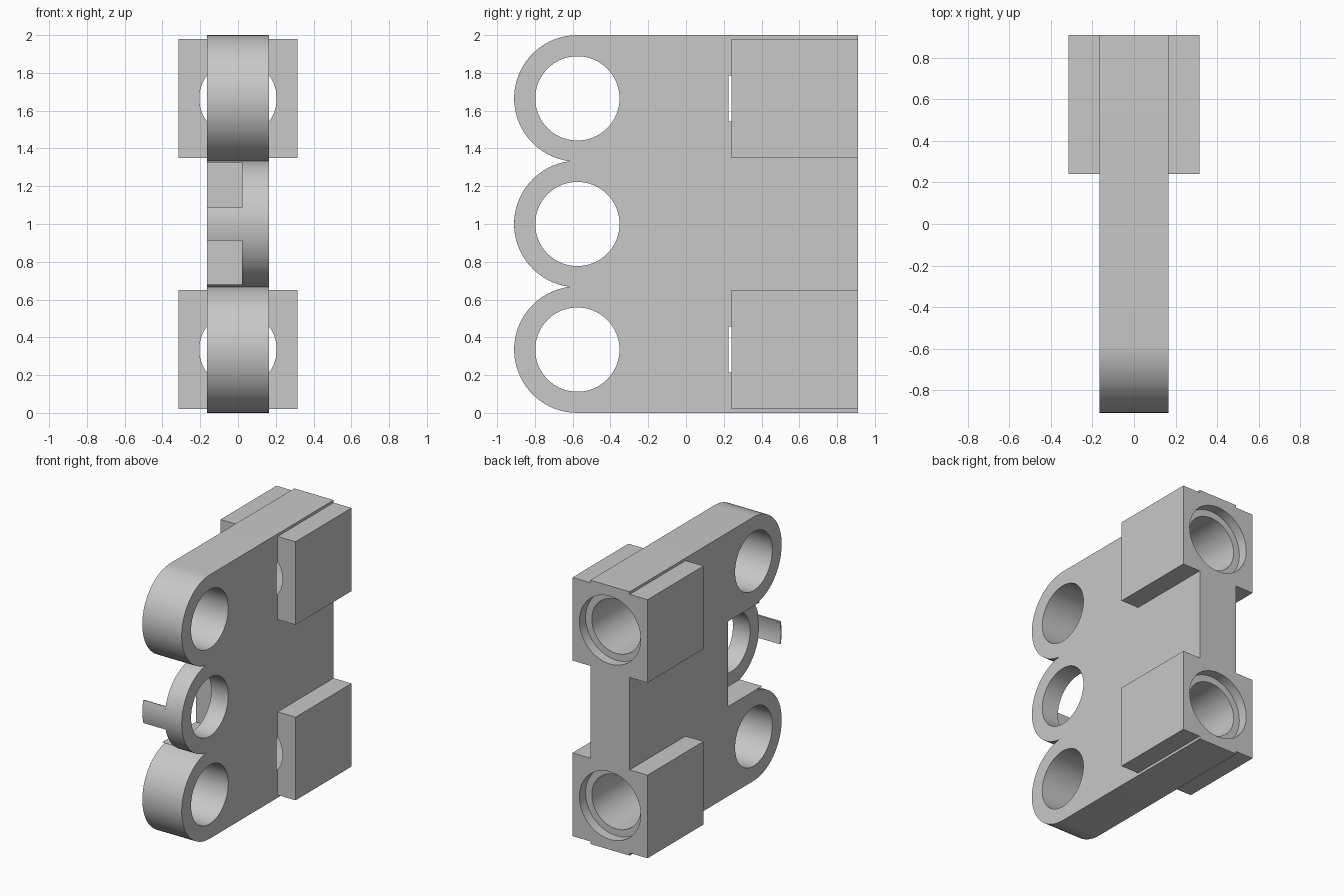
import bpy, bmesh
from math import sin, cos, acos, asin, pi, radians
from mathutils import Matrix

cube = bpy.data.objects.get("Cube")
if cube:
    bpy.data.objects.remove(cube, do_unlink=True)

HALF = 0.165                 # half thickness of the plate
R, HOLE = 0.335, 0.223       # ring radius and pin hole radius
RING_Y = -0.575
RING_Z = (R, 1.0, 2.0 - R)
BACK = 0.91
BLOCK, BLOCK_Y = 0.315, 0.24 # socket block half width and front face
BORE, RIM = 0.205, 0.257     # socket bore and its wider rim

grey = bpy.data.materials.new("light grey")
grey.use_nodes = True
grey.diffuse_color = (0.58, 0.58, 0.58, 1)
grey.node_tree.nodes["Principled BSDF"].inputs["Base Color"].default_value = (0.58, 0.58, 0.58, 1)


def add_object(name, bm):
    bmesh.ops.recalc_face_normals(bm, faces=bm.faces)
    mesh = bpy.data.meshes.new(name)
    bm.to_mesh(mesh)
    bm.free()
    obj = bpy.data.objects.new(name, mesh)
    obj.data.materials.append(grey)
    bpy.context.collection.objects.link(obj)
    return obj


def prism(name, outline, x0, x1):
    """Extrude a (y, z) outline along x."""
    bm = bmesh.new()
    face = bm.faces.new([bm.verts.new((x0, y, z)) for y, z in outline])
    new = bmesh.ops.extrude_face_region(bm, geom=[face])["geom"]
    bmesh.ops.translate(bm, vec=(x1 - x0, 0, 0),
                        verts=[v for v in new if isinstance(v, bmesh.types.BMVert)])
    return add_object(name, bm)


def box(name, x0, x1, y0, y1, z0, z1):
    return prism(name, [(y0, z0), (y1, z0), (y1, z1), (y0, z1)], x0, x1)


def cylinder(name, radius, length, centre, axis):
    bm = bmesh.new()
    bmesh.ops.create_cone(bm, cap_ends=True, segments=64, radius1=radius,
                          radius2=radius, depth=length)
    turn = Matrix.Rotation(pi / 2, 4, "Y" if axis == "x" else "X")
    bmesh.ops.transform(bm, matrix=Matrix.Translation(centre) @ turn, verts=bm.verts)
    return add_object(name, bm)


def arc(radius, z, start, end, steps=32):
    """Arc round the front of a ring, angle measured from straight down."""
    angles = [start + (end - start) * i / steps for i in range(steps + 1)]
    return [(RING_Y - radius * sin(t), z - radius * cos(t)) for t in angles]


def cut(obj, cutters):
    bpy.context.view_layer.objects.active = obj
    for cutter in cutters:
        cutter.hide_render = True
        mod = obj.modifiers.new("cut", "BOOLEAN")
        mod.operation, mod.solver, mod.object = "DIFFERENCE", "EXACT", cutter
        bpy.ops.object.modifier_apply(modifier=mod.name)


# Plate with three rounded lobes
cusp = acos((RING_Z[1] - RING_Z[0]) / 2 / R)
outline = [(BACK, 0)]
outline += arc(R, RING_Z[0], 0, pi - cusp)[:-1]
outline += arc(R, RING_Z[1], cusp, pi - cusp)[:-1]
outline += arc(R, RING_Z[2], cusp, pi)
outline += [(BACK, 2.0)]
plate = prism("plate", outline, -HALF, HALF)

# Socket cheeks on both sides of the plate
cheeks = []
for level, z in (("lower", RING_Z[0]), ("upper", RING_Z[2])):
    for side, s in (("left", 1), ("right", -1)):
        x0, x1 = sorted((s * HALF, s * BLOCK))
        cheeks.append(box(f"{level}_{side}_socket_cheek", x0, x1,
                          BLOCK_Y, BACK, z - BLOCK, z + BLOCK))

# Cutters: pin holes, side notch round the middle ring, stepped sockets
holes = [cylinder("hole_cutter", HOLE, 1, (0, RING_Y, z), "x") for z in RING_Z]
notch = box("notch_cutter", -0.3, 0.022, -1.2, -0.27, 0.68, 1.325)
sockets = []
for z in (RING_Z[0], RING_Z[2]):
    for radius, start in ((BORE, 0.225), (RIM, BACK - 0.075)):
        sockets.append(cylinder("socket_cutter", radius, 1, (0, start + 0.5, z), "y"))

cut(plate, holes + [notch] + sockets)
for cheek in cheeks:
    cut(cheek, sockets)
for cutter in holes + [notch] + sockets:
    bpy.data.objects.remove(cutter, do_unlink=True)

# Thin curved tab in front of the notch
half = asin(0.0875 / R)
strip = arc(R, 1.0, pi / 2 - half, pi / 2 + half, 8)
strip += arc(R - 0.01, 1.0, pi / 2 + half, pi / 2 - half, 8)
tab = prism("front_tab", strip, -HALF, 0.022)

# Smooth the round surfaces, keep the edges sharp
bpy.ops.object.select_all(action="DESELECT")
for obj in [plate, tab] + cheeks:
    obj.select_set(True)
bpy.context.view_layer.objects.active = plate
bpy.ops.object.shade_smooth_by_angle(angle=radians(30))
